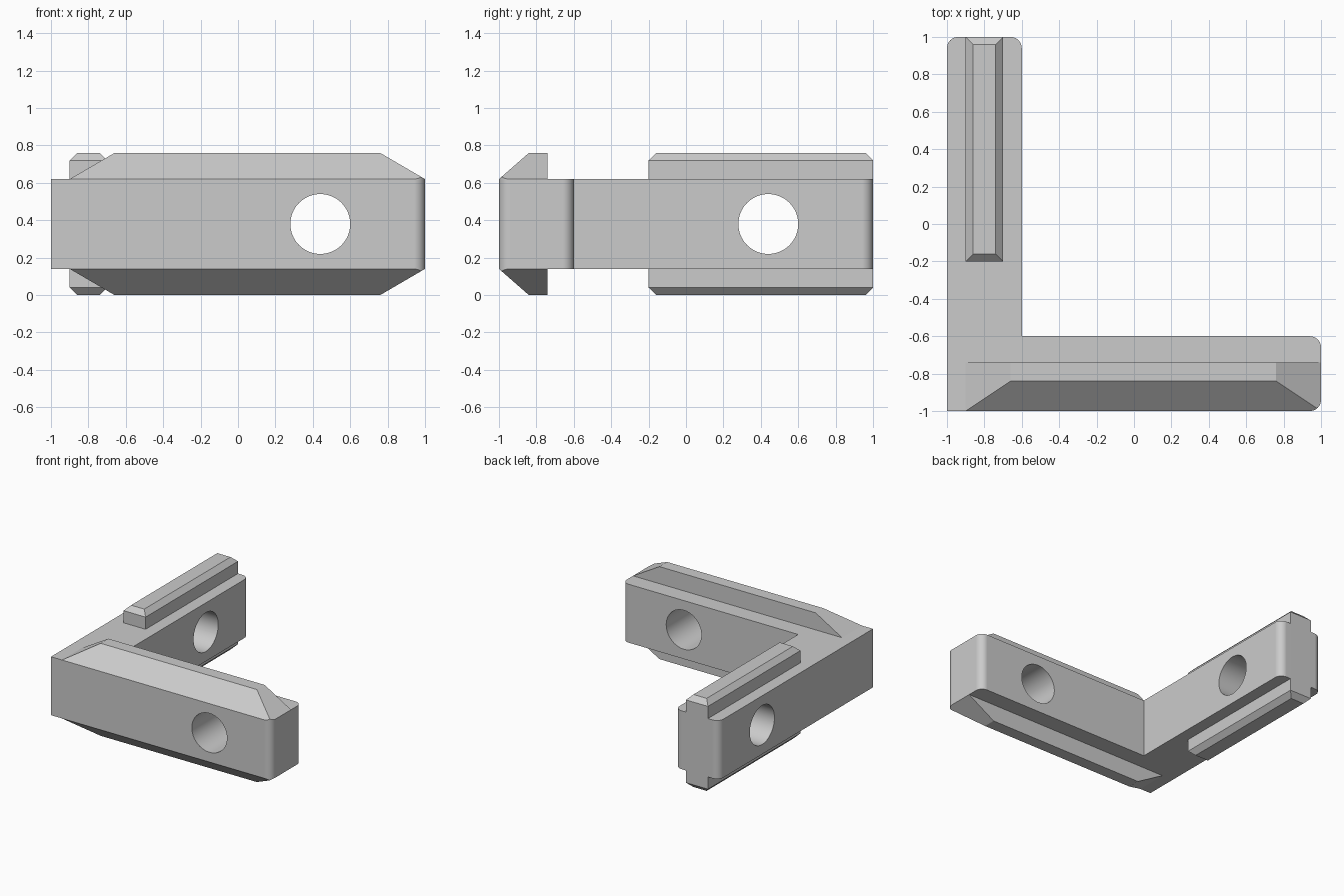
import bpy, bmesh, math
from mathutils import Matrix

HEIGHT, LOW, HIGH = 0.76, 0.14, 0.62
ROUND = 0.06

if "Cube" in bpy.data.objects:
    bpy.data.objects.remove(bpy.data.objects["Cube"], do_unlink=True)

grey = bpy.data.materials.new("plain grey")
grey.use_nodes = True
grey.diffuse_color = (0.6, 0.6, 0.6, 1)
grey.node_tree.nodes["Principled BSDF"].inputs["Base Color"].default_value = grey.diffuse_color


def make_object(name, bm):
    bmesh.ops.recalc_face_normals(bm, faces=bm.faces[:])
    mesh = bpy.data.meshes.new(name)
    bm.to_mesh(mesh)
    bm.free()
    mesh.materials.append(grey)
    obj = bpy.data.objects.new(name, mesh)
    bpy.context.collection.objects.link(obj)
    return obj


def loft(name, rings):
    """Join matching closed rings of points and cap both ends."""
    bm = bmesh.new()
    loops = [[bm.verts.new(p) for p in ring] for ring in rings]
    for a, b in zip(loops, loops[1:]):
        for i in range(len(a)):
            j = (i + 1) % len(a)
            bm.faces.new((a[i], a[j], b[j], b[i]))
    bm.faces.new(loops[0])
    bm.faces.new(loops[-1])
    return make_object(name, bm)


def rect(x0, x1, y0, y1, z):
    return [(x0, y0, z), (x1, y0, z), (x1, y1, z), (x0, y1, z)]


def arc(cx, cy, start, steps=10):
    angles = [math.radians(start + 90 * i / steps) for i in range(steps + 1)]
    return [(cx + ROUND * math.cos(a), cy + ROUND * math.sin(a)) for a in angles]


def angle_prism(name, z0, z1):
    """L-shaped prism with rounded arm ends."""
    far, near = 1 - ROUND, ROUND
    outline = [(-1, -1)] + arc(far, -far, -90) + arc(far, -0.6 - near, 0)
    outline += [(-0.6, -0.6)] + arc(-0.6 - near, far, 0) + arc(-far, far, 90)
    return loft(name, [[(x, y, z) for x, y in outline] for z in (z0, z1)])


def cut(obj, cutter, operation):
    """Apply a boolean and remove the cutter."""
    cutter.hide_render = True
    mod = obj.modifiers.new("cut", "BOOLEAN")
    mod.operation, mod.solver, mod.object = operation, "EXACT", cutter
    graph = bpy.context.evaluated_depsgraph_get()
    mesh = bpy.data.meshes.new_from_object(obj.evaluated_get(graph))
    obj.modifiers.clear()
    obj.data = mesh
    bpy.data.objects.remove(cutter, do_unlink=True)


def screw_hole(x, y, axis):
    bm = bmesh.new()
    turn = Matrix.Rotation(math.pi / 2, 4, axis)
    bmesh.ops.create_cone(bm, cap_ends=True, segments=64, radius1=0.16, radius2=0.16,
                          depth=0.8, matrix=Matrix.Translation((x, y, HEIGHT / 2)) @ turn)
    return make_object("hole_cutter", bm)


# L-shaped body with one hole through each arm
body = angle_prism("bracket_body", LOW, HIGH)
cut(body, screw_hole(0.44, -0.8, "X"), "DIFFERENCE")
cut(body, screw_hole(-0.8, 0.44, "Y"), "DIFFERENCE")
parts = [body]

# Matching rails above and below
for side in ("upper", "lower"):
    def level(z):
        return z if side == "upper" else HEIGHT - z

    # Sloped wedge along the front arm, trimmed to the rounded end
    wedge = loft(side + "_wedge", [
        rect(-0.9, 1, -1, -0.74, level(HIGH)),
        rect(-0.66, 0.76, -0.84, -0.74, level(HEIGHT))])
    cut(wedge, angle_prism("trim", level(HIGH) - 0.3, level(HIGH) + 0.3), "INTERSECT")

    # Chamfered rail along the side arm
    rail = loft(side + "_rail", [
        rect(-0.9, -0.7, -0.2, 1, level(HIGH)),
        rect(-0.9, -0.7, -0.2, 1, level(0.72)),
        rect(-0.86, -0.74, -0.16, 0.96, level(HEIGHT))])
    parts += [wedge, rail]

# Smooth the round surfaces only
bpy.ops.object.select_all(action="DESELECT")
for obj in parts:
    obj.select_set(True)
bpy.context.view_layer.objects.active = body
bpy.ops.object.shade_smooth_by_angle(angle=math.radians(25))
weighted = body.modifiers.new("even_shading", "WEIGHTED_NORMAL")
weighted.keep_sharp = True
